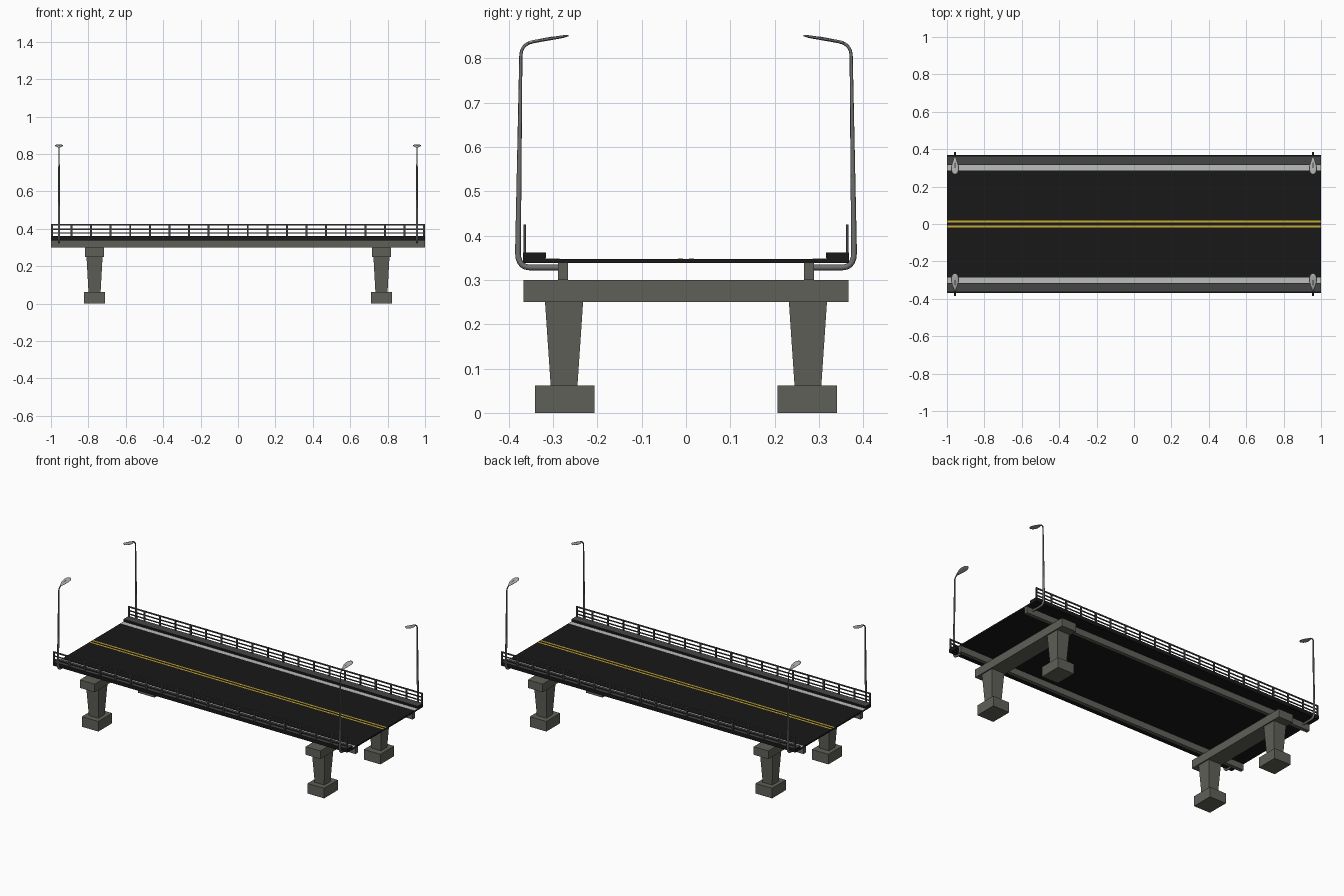
import bpy, bmesh, math
from mathutils import Vector

if "Cube" in bpy.data.objects:
    bpy.data.objects.remove(bpy.data.objects["Cube"])


def material(name, r, g, b):
    m = bpy.data.materials.new(name)
    m.diffuse_color = (r, g, b, 1)
    m.use_nodes = True
    m.node_tree.nodes["Principled BSDF"].inputs["Base Color"].default_value = m.diffuse_color
    return m


ASPHALT = material("asphalt", 0.009, 0.009, 0.009)
KERB = material("kerb_top_grey", 0.06, 0.06, 0.06)
WHITE = material("white_paint", 0.5, 0.52, 0.5)
YELLOW = material("yellow_paint", 0.6, 0.42, 0.03)
CONCRETE = material("concrete", 0.115, 0.115, 0.1)
STEEL = material("dark_steel", 0.05, 0.05, 0.05)
POLE = material("pole_grey", 0.16, 0.16, 0.16)
LAMP = material("lamp_grey", 0.42, 0.43, 0.42)


def finish(name, bm, mat):
    bmesh.ops.recalc_face_normals(bm, faces=bm.faces)
    me = bpy.data.meshes.new(name)
    bm.to_mesh(me)
    bm.free()
    me.materials.append(mat)
    ob = bpy.data.objects.new(name, me)
    bpy.context.collection.objects.link(ob)
    return ob


def add_box(bm, x, y, z, taper=(1, 1)):
    """Box between (min, max) pairs; taper scales the bottom face."""
    cx, cy = sum(x) / 2, sum(y) / 2
    for v in bmesh.ops.create_cube(bm, size=1)["verts"]:
        t = taper if v.co.z < 0 else (1, 1)
        v.co = (cx + v.co.x * (x[1] - x[0]) * t[0],
                cy + v.co.y * (y[1] - y[0]) * t[1],
                z[0] if v.co.z < 0 else z[1])


def box(name, x, y, z, mat, taper=(1, 1)):
    bm = bmesh.new()
    add_box(bm, x, y, z, taper)
    return finish(name, bm, mat)


def span(a, b, s):
    """Mirror an interval to side s."""
    return tuple(sorted((a * s, b * s)))


FULL = (-1, 1)

# Road deck and centre lines
box("road_deck", FULL, (-0.366, 0.366), (0.338, 0.347), ASPHALT)
for s in (-1, 1):
    box("centre_line", FULL, span(0.007, 0.018, s), (0.3465, 0.3478), YELLOW)

# Edge lines, kerbs and girders on both sides
for s in (-1, 1):
    box("edge_line", FULL, span(0.285, 0.318, s), (0.3465, 0.3478), WHITE)
    kerb = box("kerb", FULL, span(0.316, 0.368, s), (0.339, 0.362), ASPHALT)
    kerb.data.materials.append(KERB)
    for f in kerb.data.polygons:
        if f.normal.z > 0.9:
            f.material_index = 1
    box("girder", FULL, span(0.266, 0.289, s), (0.30, 0.339), CONCRETE)

# Railings: 20 posts and three rails per side
for s in (-1, 1):
    bm = bmesh.new()
    for i in range(20):
        x = -0.995 + i * 1.99 / 19
        add_box(bm, (x - 0.005, x + 0.005), span(0.361, 0.367, s), (0.36, 0.425))
    for z, h in ((0.421, 0.004), (0.398, 0.003), (0.377, 0.003)):
        add_box(bm, FULL, span(0.3615, 0.3665, s), (z - h, z + h))
    finish("railing", bm, STEEL)

# Piers: cap beam with two tapered columns on footings
for p in (-1, 1):
    cx = 0.767 * p
    box("pier_cap", (cx - 0.05, cx + 0.05), (-0.367, 0.367), (0.25, 0.30), CONCRETE)
    for s in (-1, 1):
        box("pier_column", (cx - 0.043, cx + 0.043), span(0.232, 0.318, s),
            (0.06, 0.251), CONCRETE, taper=(0.75, 0.70))
        box("pier_footing", (cx - 0.056, cx + 0.056), span(0.206, 0.340, s),
            (0, 0.062), CONCRETE)


def bend(a, c, b, n=5):
    """Rounded corner from a to b with control point c."""
    a, b, c = Vector(a), Vector(b), Vector(c)
    return [a * (1 - t) ** 2 + c * 2 * t * (1 - t) + b * t * t
            for t in (i / n for i in range(n + 1))]


# Lamp posts: bracket from girder, rounded bend, tapering mast, bent arm
path = [Vector((0.287, 0.328))]
path += bend((0.352, 0.328), (0.379, 0.328), (0.379, 0.362))
path += bend((0.3725, 0.805), (0.372, 0.832), (0.345, 0.837))
path += [Vector((0.30, 0.8455))]


def lamp_post(x, s):
    cu = bpy.data.curves.new("lamp_post", "CURVE")
    cu.dimensions = "3D"
    cu.bevel_depth = 0.0065
    cu.bevel_resolution = 2
    cu.use_fill_caps = True
    sp = cu.splines.new("POLY")
    sp.points.add(len(path) - 1)
    for pt, (y, z) in zip(sp.points, path):
        pt.co = (x, y * s, z, 1)
        pt.radius = 1.0 if z < 0.4 else 0.55
    cu.materials.append(POLE)
    tmp = bpy.data.objects.new("lamp_post_path", cu)
    bpy.context.collection.objects.link(tmp)
    me = bpy.data.meshes.new_from_object(
        tmp.evaluated_get(bpy.context.evaluated_depsgraph_get()))
    bpy.data.objects.remove(tmp)
    me.shade_smooth()
    ob = bpy.data.objects.new("lamp_post", me)
    bpy.context.collection.objects.link(ob)


# Lamp head: flat teardrop, rings of (distance along arm, half width, half height)
RINGS = [(0.0, 0.005, 0.003), (0.02, 0.012, 0.0032), (0.045, 0.020, 0.0034),
         (0.065, 0.021, 0.0034), (0.08, 0.016, 0.003), (0.09, 0.006, 0.0015)]


def lamp_head(x, s):
    bm = bmesh.new()
    rings = []
    for d, w, h in RINGS:
        y, z = 0.355 - d, 0.8355 + d * 0.17
        rings.append([bm.verts.new((x + w * math.cos(a), y * s, z + h * math.sin(a)))
                      for a in (i * math.tau / 12 for i in range(12))])
    for r0, r1 in zip(rings, rings[1:]):
        for i in range(12):
            j = (i + 1) % 12
            bm.faces.new((r0[i], r0[j], r1[j], r1[i]))
    bm.faces.new(rings[0])
    bm.faces.new(rings[-1])
    finish("lamp_head", bm, LAMP).data.shade_smooth()


for x in (-0.957, 0.957):
    for s in (-1, 1):
        lamp_post(x, s)
        lamp_head(x, s)
